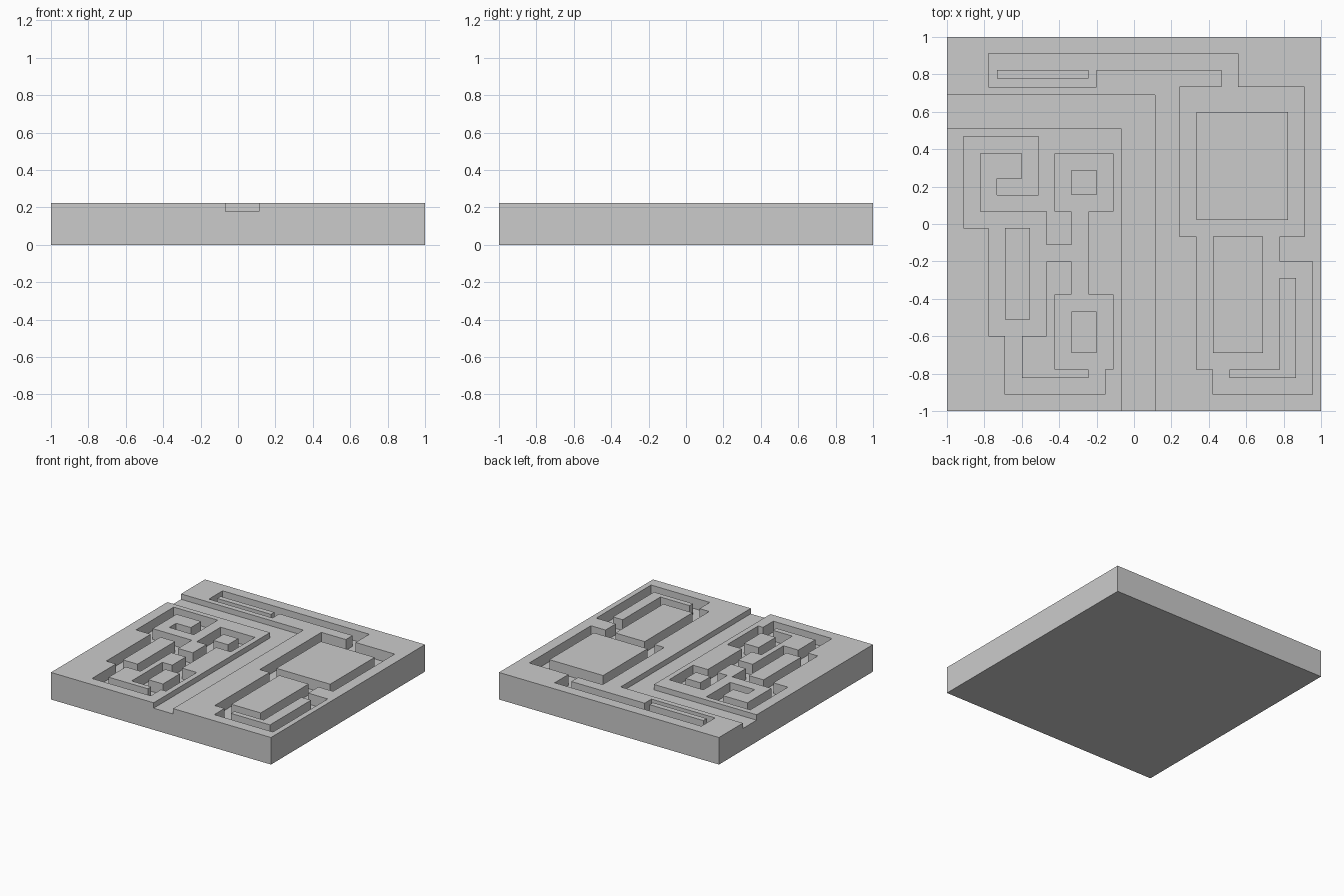
import bpy
import bmesh
from math import radians

if "Cube" in bpy.data.objects:
    bpy.data.objects.remove(bpy.data.objects["Cube"])

N, THICK = 45, 5            # slab is 45 x 45 x 5 modules
U = 2 / N                   # module size
height = [[THICK] * N for _ in range(N)]


def paint(rects, level):
    """Set the surface level inside rectangles (x0, y0, x1, y1) in modules."""
    for x0, y0, x1, y1 in rects:
        for x in range(x0, x1):
            for y in range(y0, y1):
                height[x][y] = level


# shallow L-shaped channel
paint([(0, 34, 25, 38), (21, 0, 25, 38)], THICK - 1)

# right-hand trenches and the blocks left standing inside them
paint([(5, 39, 18, 43), (18, 41, 35, 43), (33, 39, 35, 41), (28, 21, 43, 39),
       (30, 5, 40, 21), (32, 2, 44, 5), (40, 2, 44, 18)], THICK - 2)
paint([(6, 40, 17, 41), (30, 23, 41, 36), (32, 7, 38, 21),
       (34, 4, 42, 5), (40, 4, 42, 16)], THICK)

# left-hand trenches and their standing blocks
paint([(2, 22, 4, 33), (2, 31, 11, 33), (9, 26, 11, 31), (6, 26, 9, 28),
       (2, 22, 5, 24), (5, 9, 12, 24), (12, 18, 15, 20), (15, 14, 17, 24),
       (13, 24, 20, 31), (13, 5, 20, 14), (7, 2, 19, 4), (7, 4, 9, 9),
       (17, 4, 19, 5)], THICK - 2)
paint([(7, 11, 10, 22), (15, 26, 18, 29), (15, 7, 18, 12)], THICK)


def solid(c):
    x, y, z = c
    return 0 <= x < N and 0 <= y < N and 0 <= z < height[x][y]


# skin the solid modules: one quad wherever solid meets air
bm = bmesh.new()
verts = {}


def corner(p):
    if p not in verts:
        verts[p] = bm.verts.new((p[0] * U - 1, p[1] * U - 1, p[2] * U))
    return verts[p]


for x in range(N):
    for y in range(N):
        for z in range(height[x][y]):
            for axis in range(3):
                for side in (0, 1):
                    near = [x, y, z]
                    near[axis] += 2 * side - 1
                    if solid(near):
                        continue
                    quad = []
                    for a, b in ((0, 0), (1, 0), (1, 1), (0, 1)):
                        p = [x, y, z]
                        p[axis] += side
                        p[(axis + 1) % 3] += a
                        p[(axis + 2) % 3] += b
                        quad.append(corner(tuple(p)))
                    bm.faces.new(quad if side else quad[::-1])

# merge coplanar quads into large clean faces
bmesh.ops.dissolve_limit(bm, angle_limit=radians(1), verts=bm.verts[:],
                         edges=bm.edges[:], use_dissolve_boundaries=False)
mesh = bpy.data.meshes.new("carved_slab")
bm.to_mesh(mesh)
bm.free()
slab = bpy.data.objects.new("carved_slab", mesh)
bpy.context.collection.objects.link(slab)
